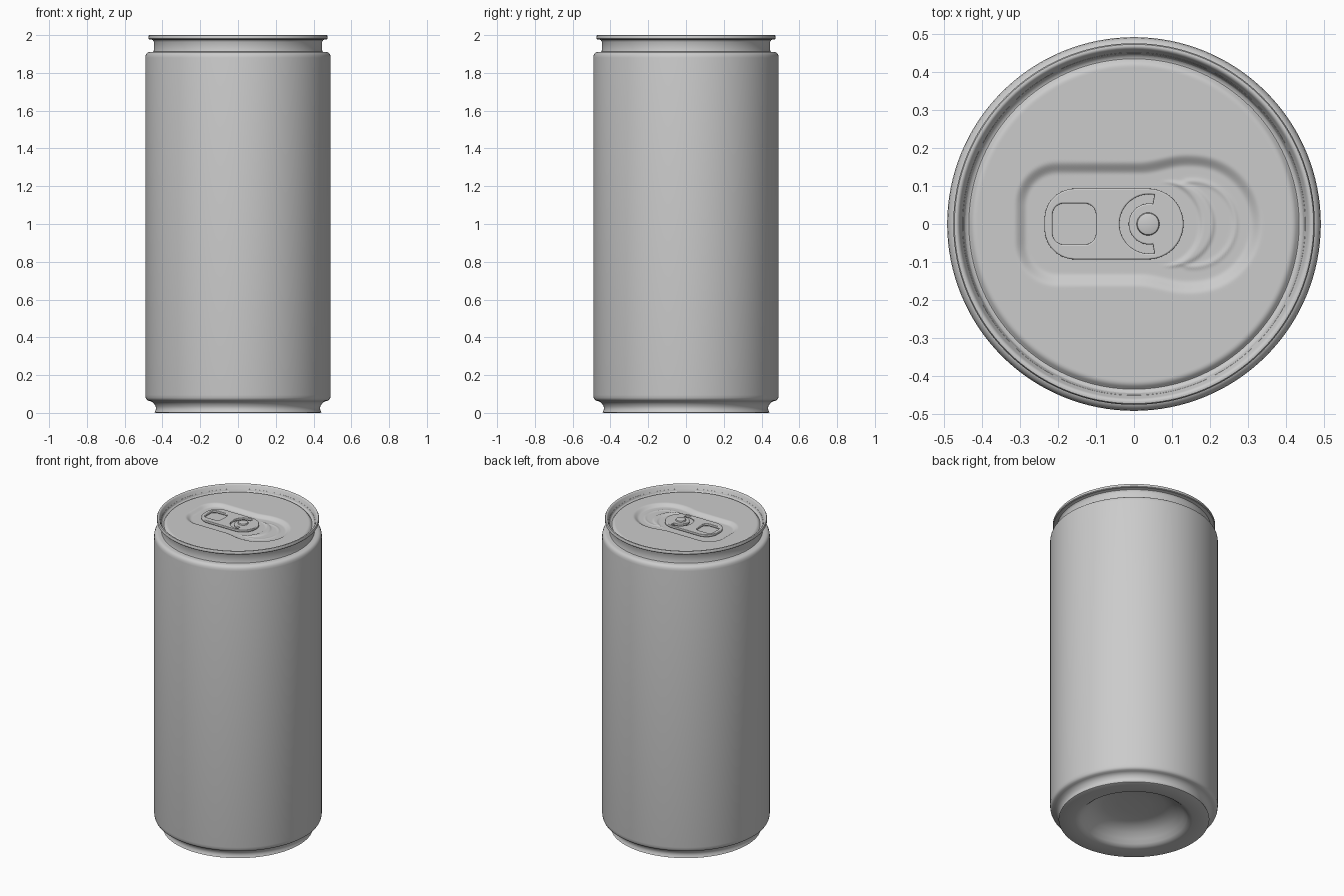
import bpy
import math
from math import sin, cos, hypot, radians, pi

if "Cube" in bpy.data.objects:
    bpy.data.objects.remove(bpy.data.objects["Cube"])


def smooth(obj, angle=35):
    bpy.ops.object.select_all(action='DESELECT')
    obj.select_set(True)
    bpy.context.view_layer.objects.active = obj
    bpy.ops.object.shade_smooth_by_angle(angle=radians(angle))


def lathe(name, profile, segs, height=None, cx=0.0):
    """Revolve (r, z) points about z; height(x, y) optionally adds relief."""
    verts, faces = [], []
    for r, z in profile:
        if r == 0:
            verts.append([(cx, 0, z)])
        else:
            verts.append([(cx + r * cos(2 * pi * j / segs), r * sin(2 * pi * j / segs), z)
                          for j in range(segs)])
    flat, start = [], []
    for ring in verts:
        start.append(len(flat))
        for x, y, z in ring:
            flat.append((x, y, z + (height(x, y) if height else 0)))
    for i in range(len(verts) - 1):
        for j in range(segs):
            a = [start[i] + k % len(verts[i]) for k in (j, j + 1)]
            b = [start[i + 1] + k % len(verts[i + 1]) for k in (j + 1, j)]
            faces.append(list(dict.fromkeys(a + b)))
    mesh = bpy.data.meshes.new(name)
    mesh.from_pydata(flat, [], faces)
    obj = bpy.data.objects.new(name, mesh)
    bpy.context.collection.objects.link(obj)
    smooth(obj)
    return obj


def arc(cx, cy, r, a0, a1, n=12):
    return [(cx + r * cos(radians(a0 + (a1 - a0) * i / n)),
             cy + r * sin(radians(a0 + (a1 - a0) * i / n))) for i in range(n + 1)]


def step(t):
    t = min(1, max(0, t))
    return t * t * (3 - 2 * t)


# Can body: domed base, foot, wall, neck and rolled rim
body = [(0, .105), (.10, .104), (.18, .098), (.22, .088), (.26, .066), (.29, .038),
        (.31, .016), (.325, .004), (.345, 0), (.435, 0), (.441, .003), (.437, .012),
        (.434, .022), (.436, .034), (.443, .047), (.453, .057), (.465, .062),
        (.477, .065), (.485, .071), (.489, .080), (.491, .095),
        (.491, 1.880), (.489, 1.893), (.484, 1.903), (.476, 1.909), (.466, 1.911),
        (.448, 1.912), (.446, 1.918), (.446, 1.966), (.450, 1.973), (.460, 1.977),
        (.471, 1.978), (.475, 1.982), (.475, 1.994), (.472, 1.999), (.467, 2.0),
        (.462, 1.998), (.458, 1.992), (.450, 1.972), (.444, 1.962)]
lathe("can_body", body, 128)


# Lid relief: pressed recess, scored mouth and raised crescent
def recess(x, y):
    qx, qy = abs(x + .05) - .15, abs(y) - .05
    box = hypot(max(qx, 0), max(qy, 0)) + min(max(qx, qy), 0) - .10
    disc = hypot(x - .155, y) - .168
    h = max(.04 - abs(box - disc), 0) / .04
    d = min(box, disc) - h * h * .01
    z = -.016 * step((.015 - d) / .035)
    # scored mouth outline, open toward the tab
    px, py = x - .155, y
    fade = step((px + .04) / .03)
    z += .003 * fade * math.exp(-((hypot(px, py) - .112) / .006) ** 2)
    # crescent bead inside the mouth
    cres = max(hypot(x - .10, y) - .112, .112 - hypot(x - .062, y))
    z += .005 * step((.004 - cres) / .012)
    return z


lid = [(.444, 1.962), (.439, 1.957), (.434, 1.956), (.430, 1.959), (.426, 1.964), (.420, 1.967)]
rings = 88
lid += [(.420 * (1 - i / rings), 1.968) for i in range(1, rings)] + [(0, 1.968)]
lathe("lid", lid, 256, recess)

# Pull tab: flat outline with finger hole and C-shaped slot
outline = (arc(.037, 0, .093, -90, 90, 32) + arc(-.155, .013, .08, 90, 180, 16)
           + arc(-.155, -.013, .08, 180, 270, 16))
finger = (arc(-.130, .024, .03, 0, 90) + arc(-.184, .024, .03, 90, 180)
          + arc(-.184, -.024, .03, 180, 270) + arc(-.130, -.024, .03, 270, 360))
slot = arc(.040, 0, .078, 80, 280, 36) + arc(.040, 0, .054, 280, 80, 36)

curve = bpy.data.curves.new("pull_tab", 'CURVE')
curve.dimensions = '2D'
curve.fill_mode = 'BOTH'
curve.extrude = .004
curve.bevel_depth = .004
curve.bevel_resolution = 2
curve.offset = -.004
for pts in (outline, finger, slot):
    sp = curve.splines.new('POLY')
    sp.points.add(len(pts) - 1)
    for p, (x, y) in zip(sp.points, pts):
        p.co = (x, y, 0, 1)
    sp.use_cyclic_u = True
tab = bpy.data.objects.new("pull_tab", curve)
bpy.context.collection.objects.link(tab)
tab.location.z = 1.963
bpy.ops.object.select_all(action='DESELECT')
tab.select_set(True)
bpy.context.view_layer.objects.active = tab
bpy.ops.object.convert(target='MESH')
smooth(bpy.context.view_layer.objects.active, 40)

# Rivet holding the tab
lathe("rivet", [(.030, 1.952), (.030, 1.975), (.028, 1.979), (.023, 1.981), (0, 1.982)], 48, cx=.037)
